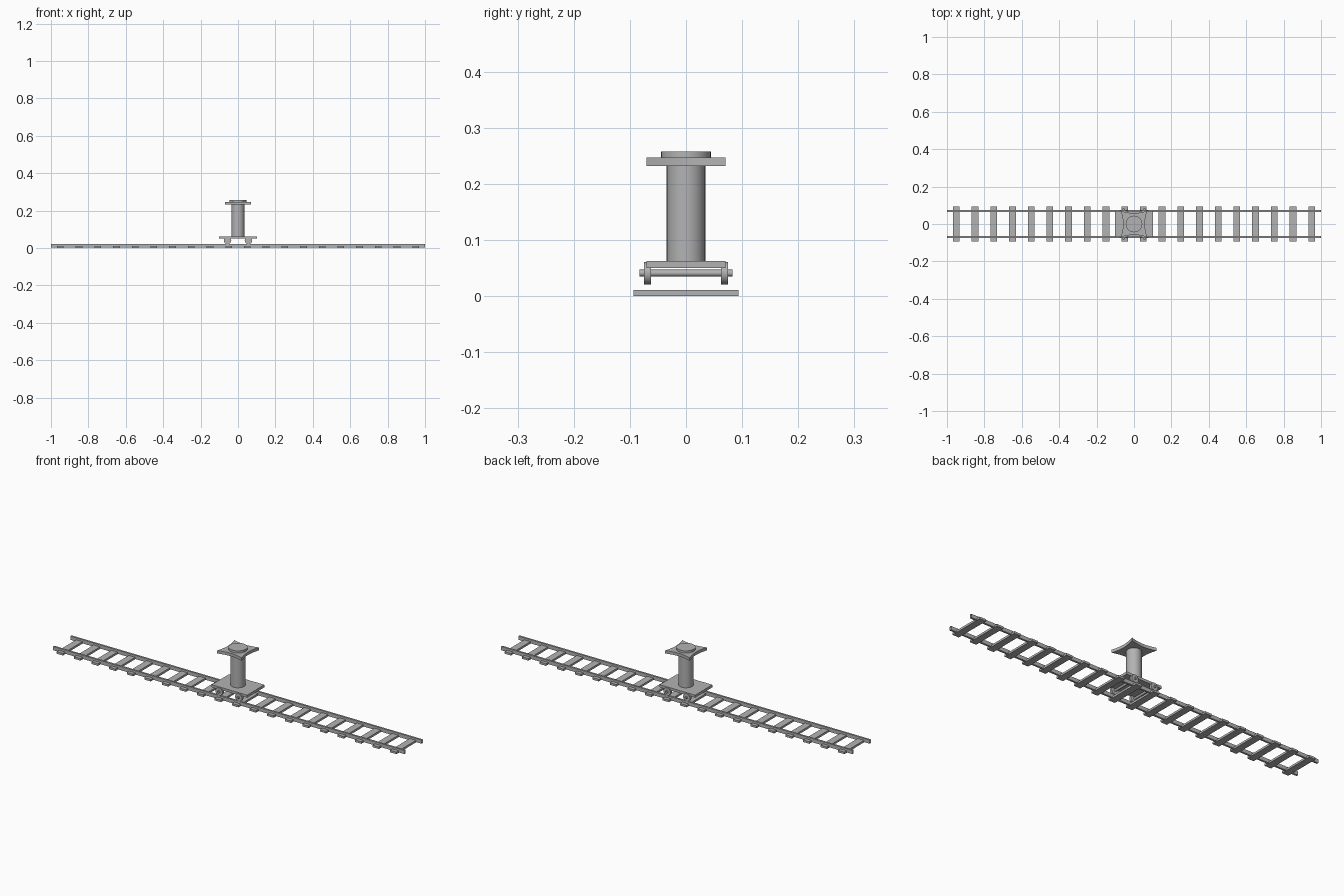
import bpy, bmesh
from math import pi, sin

if "Cube" in bpy.data.objects:
    bpy.data.objects.remove(bpy.data.objects["Cube"])

# Dark grey used on every part
grey = bpy.data.materials.new("dark_grey")
grey.diffuse_color = (0.45, 0.45, 0.45, 1)
grey.use_nodes = True
grey.node_tree.nodes["Principled BSDF"].inputs["Base Color"].default_value = grey.diffuse_color


def prism(name, pts, z0, z1):
    """Closed plate from an outline in x/y."""
    bm = bmesh.new()
    face = bm.faces.new([bm.verts.new((x, y, z0)) for x, y in pts])
    ext = bmesh.ops.extrude_face_region(bm, geom=[face])
    verts = [v for v in ext["geom"] if isinstance(v, bmesh.types.BMVert)]
    bmesh.ops.translate(bm, verts=verts, vec=(0, 0, z1 - z0))
    bmesh.ops.recalc_face_normals(bm, faces=bm.faces)
    mesh = bpy.data.meshes.new(name)
    bm.to_mesh(mesh)
    bm.free()
    mesh.materials.append(grey)
    ob = bpy.data.objects.new(name, mesh)
    bpy.context.collection.objects.link(ob)
    return ob


def rect(x0, x1, y0, y1):
    return [(x0, y0), (x1, y0), (x1, y1), (x0, y1)]


def cylinder(name, r, depth, loc, rot=(0, 0, 0), sides=32):
    bpy.ops.mesh.primitive_cylinder_add(vertices=sides, radius=r, depth=depth,
                                        location=loc, rotation=rot)
    ob = bpy.context.object
    ob.name = name
    ob.data.materials.append(grey)
    bpy.ops.object.shade_smooth_by_angle()
    return ob


# Sleepers
for i in range(20):
    x = -0.95 + 0.1 * i
    prism("sleeper", rect(x - 0.018, x + 0.018, -0.0935, 0.0935), 0, 0.0105)

# Rails: long profiles with open ends
for s in (-1, 1):
    y = s * 0.07
    rail = prism("rail", rect(-1, 1, y - 0.005, y + 0.005), 0.002, 0.021)
    bm = bmesh.new()
    bm.from_mesh(rail.data)
    ends = [f for f in bm.faces if abs(f.normal.x) > 0.9]
    bmesh.ops.delete(bm, geom=ends, context='FACES_ONLY')
    bm.to_mesh(rail.data)
    bm.free()

# Wheels and axles
for x in (-0.056, 0.056):
    cylinder("axle", 0.006, 0.166, (x, 0, 0.041), (pi / 2, 0, 0), 16)
    for s in (-1, 1):
        cylinder("wheel", 0.02, 0.0125, (x, s * 0.069, 0.041), (pi / 2, 0, 0))

# Trolley deck
prism("deck", rect(-0.101, 0.101, -0.07, 0.07), 0.05, 0.063)

# Column
cylinder("column", 0.0345, 0.17, (0, 0, 0.148))

# Top plate with gently hollowed sides
e, n = 0.07, 12
side = [(-e + 2 * e * i / n, -e + 0.012 * sin(pi * i / n)) for i in range(n)]
outline = []
for k in range(4):
    outline += side
    side = [(-y, x) for x, y in side]
plate = prism("top_plate", outline, 0.232, 0.247)
bpy.ops.object.select_all(action='DESELECT')
plate.select_set(True)
bpy.context.view_layer.objects.active = plate
bpy.ops.object.shade_smooth_by_angle()

# Round cap
cylinder("cap", 0.0445, 0.011, (0, 0, 0.2525))
